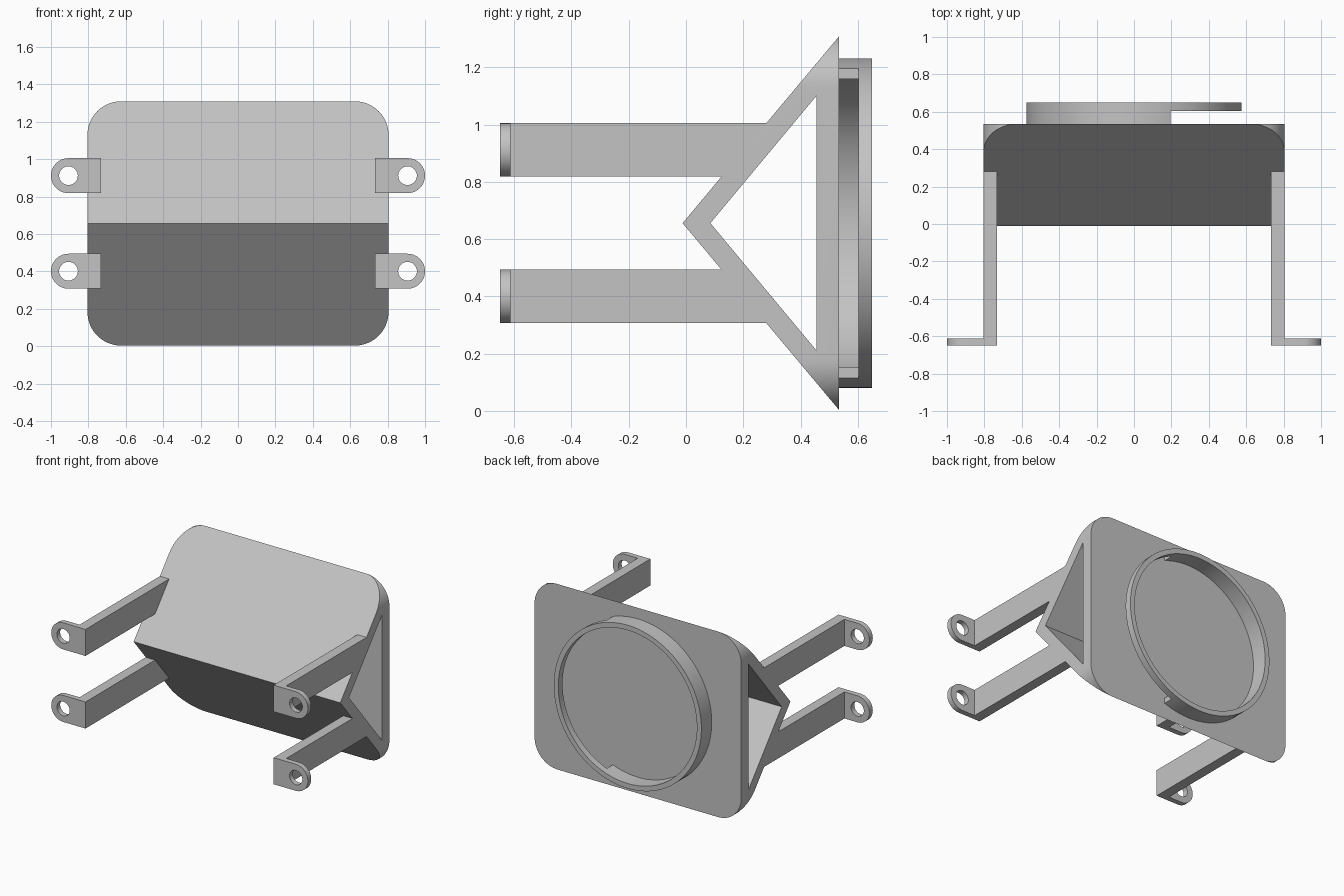
import bpy, bmesh, math
from mathutils import Vector

cube = bpy.data.objects.get("Cube")
if cube:
    bpy.data.objects.remove(cube)

grey = bpy.data.materials.new("plain grey")
grey.use_nodes = True
GREY = (0.55, 0.55, 0.55, 1)
grey.diffuse_color = GREY
grey.node_tree.nodes["Principled BSDF"].inputs["Base Color"].default_value = GREY

MID_Z = 0.656      # height of the symmetry plane
HALF_W = 0.805     # half width of the body
BACK_Y = 0.535     # rear face of the body


def prism(name, outline, axis, lo, hi):
    """Extrude a 2D outline: (y, z) points along x, or (x, z) points along y."""
    place = {"x": lambda p, t: (t, p[0], p[1]), "y": lambda p, t: (p[0], t, p[1])}[axis]
    bm = bmesh.new()
    face = bm.faces.new([bm.verts.new(place(p, lo)) for p in outline])
    ext = bmesh.ops.extrude_face_region(bm, geom=[face])
    moved = [v for v in ext["geom"] if isinstance(v, bmesh.types.BMVert)]
    shift = Vector(place((0, 0), hi - lo))
    bmesh.ops.translate(bm, verts=moved, vec=shift)
    bmesh.ops.recalc_face_normals(bm, faces=bm.faces)
    mesh = bpy.data.meshes.new(name)
    bm.to_mesh(mesh)
    bm.free()
    mesh.materials.append(grey)
    obj = bpy.data.objects.new(name, mesh)
    bpy.context.collection.objects.link(obj)
    return obj


def combine(obj, other, operation):
    """Apply an exact boolean and discard the helper."""
    bpy.context.view_layer.objects.active = obj
    mod = obj.modifiers.new("bool", "BOOLEAN")
    mod.operation, mod.object, mod.solver = operation, other, "EXACT"
    bpy.ops.object.modifier_apply(modifier=mod.name)
    bpy.data.objects.remove(other)


def smooth(obj):
    bpy.ops.object.select_all(action="DESELECT")
    obj.select_set(True)
    bpy.context.view_layer.objects.active = obj
    bpy.ops.object.shade_smooth_by_angle(angle=math.radians(30))


def arc(cx, cz, r, start, end, steps):
    angles = [math.radians(start + (end - start) * i / steps) for i in range(steps + 1)]
    return [(cx + r * math.cos(a), cz + r * math.sin(a)) for a in angles]


def circle(cx, cz, r, steps):
    return arc(cx, cz, r, 0, 360, steps)[:-1]


# Wedge body: triangular profile trimmed to a rounded rectangle, hollow side to side
body = prism("wedge_body", [(BACK_Y, MID_Z + 0.653), (-0.012, MID_Z), (BACK_Y, MID_Z - 0.653)],
             "x", -HALF_W, HALF_W)
R = 0.18
cx, cz = HALF_W - R, 0.653 - R
rounded = []
for i, (sx, sz) in enumerate([(1, 1), (-1, 1), (-1, -1), (1, -1)]):
    rounded += arc(sx * cx, MID_Z + sz * cz, R, 90 * i, 90 * i + 90, 16)
combine(body, prism("corner_trim", rounded, "y", -0.2, BACK_Y + 0.1), "INTERSECT")
combine(body, prism("hollow", [(0.455, MID_Z + 0.444), (0.085, MID_Z), (0.455, MID_Z - 0.444)],
                    "x", -1, 1), "DIFFERENCE")
smooth(body)

# Rear ring, with its base cut away on one side
ring = prism("rear_ring", circle(0, MID_Z, 0.575, 96), "y", BACK_Y, 0.65)
combine(ring, prism("bore", circle(0, MID_Z, 0.54, 96), "y", 0.4, 0.8), "DIFFERENCE")
slot = [(0.195, 0), (0.7, 0), (0.7, 1.4), (0.195, 1.4)]
combine(ring, prism("slot", slot, "y", 0.4, 0.603), "DIFFERENCE")
smooth(ring)

# Four arms, each ending in a rounded mounting tab with a hole
ARM_H = 0.0935
for side, sx in (("left", 1), ("right", -1)):
    for level, sz in (("upper", 1), ("lower", -1)):
        z = MID_Z + sz * 0.2555
        near, far = z - sz * ARM_H, z + sz * ARM_H
        profile = [(-0.65, near), (0.15, near), (0.31, far), (-0.65, far)]
        x0, x1 = sorted((sx * 0.733, sx * HALF_W))
        arm = prism(f"{level}_{side}_arm", profile, "x", x0, x1)
        tip = [(sx * x, z + h) for x, h in arc(1 - ARM_H, 0, ARM_H, -90, 90, 24)]
        outline = [(sx * 0.733, z - ARM_H)] + tip + [(sx * 0.733, z + ARM_H)]
        tab = prism("tab", outline, "y", -0.65, -0.613)
        hole = circle(sx * (1 - ARM_H), z, 0.05, 32)
        combine(tab, prism("hole", hole, "y", -0.8, -0.5), "DIFFERENCE")
        combine(arm, tab, "UNION")
        smooth(arm)
